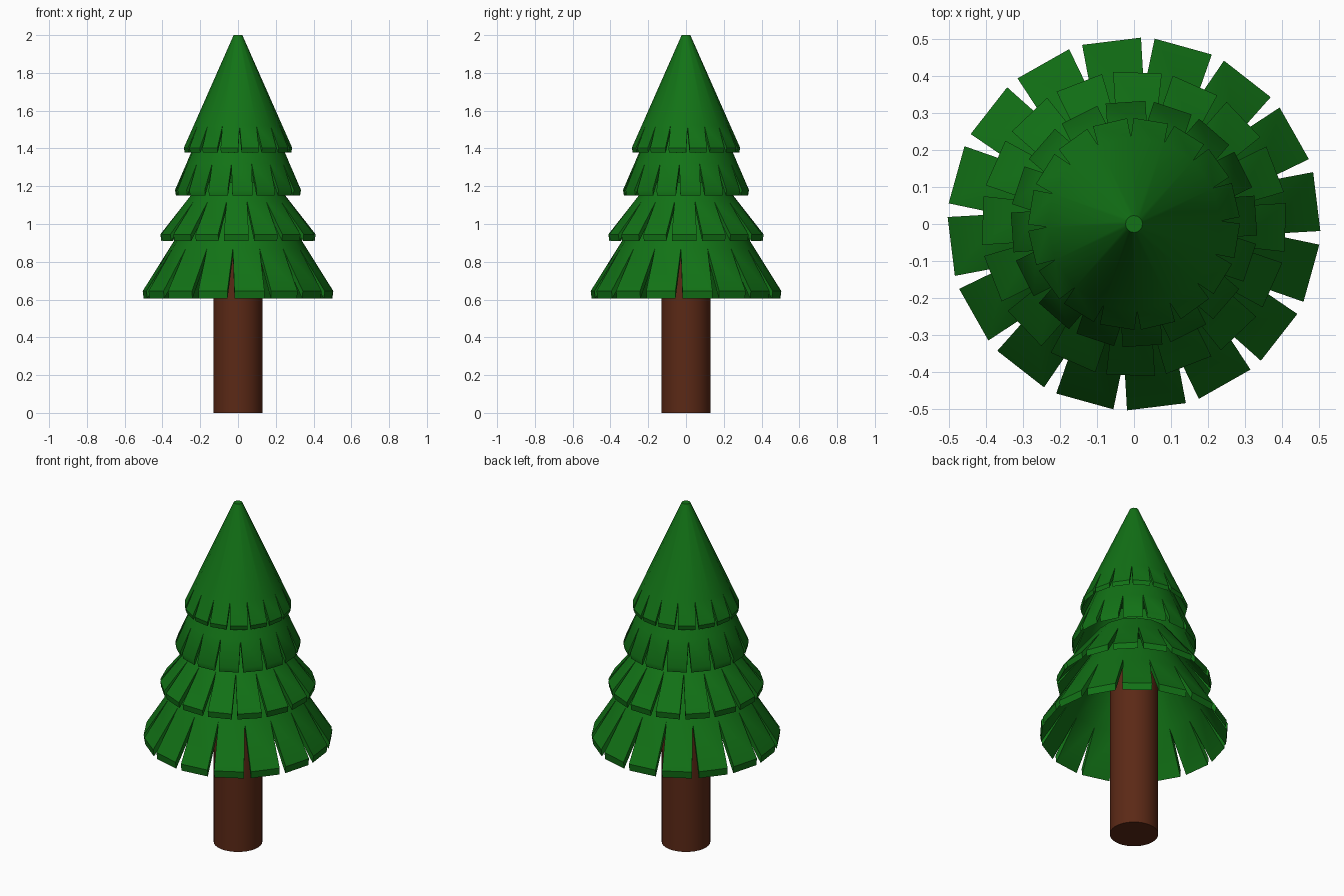
import bpy, bmesh
from math import cos, sin, radians

if "Cube" in bpy.data.objects:
    bpy.data.objects.remove(bpy.data.objects["Cube"])

N = 16  # flaps per tier


def material(name, color):
    m = bpy.data.materials.new(name)
    m.diffuse_color = (*color, 1)
    m.use_nodes = True
    m.node_tree.nodes["Principled BSDF"].inputs["Base Color"].default_value = m.diffuse_color
    return m


green = material("needle_green", (0.006, 0.17, 0.008))
brown = material("bark_brown", (0.105, 0.022, 0.008))


def finish(ob, mat):
    ob.data.materials.append(mat)
    bpy.ops.object.select_all(action='DESELECT')
    ob.select_set(True)
    bpy.context.view_layer.objects.active = ob
    bpy.ops.object.shade_smooth_by_angle(angle=radians(35))


def tier(name, top, slit_z, bottom, drop, phase, gap):
    """Hollow cone whose skirt is cut into flaps by V-shaped slits.
    top and bottom are (radius, z) of the outer surface; drop is the vertical thickness."""
    step = 360 / N
    t = (top[1] - slit_z) / (top[1] - bottom[1])
    slit = (top[0] + t * (bottom[0] - top[0]), slit_z)
    bm = bmesh.new()

    def vert(p, deg, dz, dr=0.0):
        a = radians(deg)
        return bm.verts.new(((p[0] - dr) * cos(a), (p[0] - dr) * sin(a), p[1] - dz))

    shells = []
    for dz, dr in ((0, 0), (drop, 0.005)):  # outer skin, inner skin
        upper, mid, left, right = [], [], [], []
        for i in range(N):
            s = phase + (i - 0.5) * step  # slit before flap i
            upper.append(vert(top, s, dz, dr))
            mid.append(vert(slit, s, dz, dr))
            left.append(vert(bottom, s + gap / 2, dz, dr))
            right.append(vert(bottom, s + step - gap / 2, dz, dr))
        bm.faces.new(upper)
        for i in range(N):
            j = (i + 1) % N
            bm.faces.new((upper[i], mid[i], mid[j], upper[j]))
            bm.faces.new((mid[i], left[i], right[i], mid[j]))
        shells.append((mid, left, right))

    # flap ends and slit walls
    (mo, lo, ro), (mi, li, ri) = shells
    for i in range(N):
        j = (i + 1) % N
        bm.faces.new((lo[i], li[i], ri[i], ro[i]))
        bm.faces.new((mo[i], mi[i], li[i], lo[i]))
        bm.faces.new((ro[i], ri[i], mi[j], mo[j]))
    bmesh.ops.recalc_face_normals(bm, faces=bm.faces[:])
    me = bpy.data.meshes.new(name)
    bm.to_mesh(me)
    bm.free()
    ob = bpy.data.objects.new(name, me)
    bpy.context.collection.objects.link(ob)
    finish(ob, green)


# Trunk
bpy.ops.mesh.primitive_cylinder_add(vertices=32, radius=0.13, depth=1.0, location=(0, 0, 0.5))
trunk = bpy.context.object
trunk.name = "trunk"
finish(trunk, brown)

# Foliage tiers, bottom to top
tier("foliage_bottom", (0.24, 1.07), 0.87, (0.505, 0.645), 0.04, 7, 4.2)
tier("foliage_lower_middle", (0.20, 1.22), 1.12, (0.415, 0.945), 0.034, -1.3, 4.2)
tier("foliage_upper_middle", (0.19, 1.52), 1.32, (0.335, 1.18), 0.03, 4, 4.0)
tier("foliage_top", (0.023, 2.0), 1.52, (0.287, 1.403), 0.025, -9.25, 3.5)
